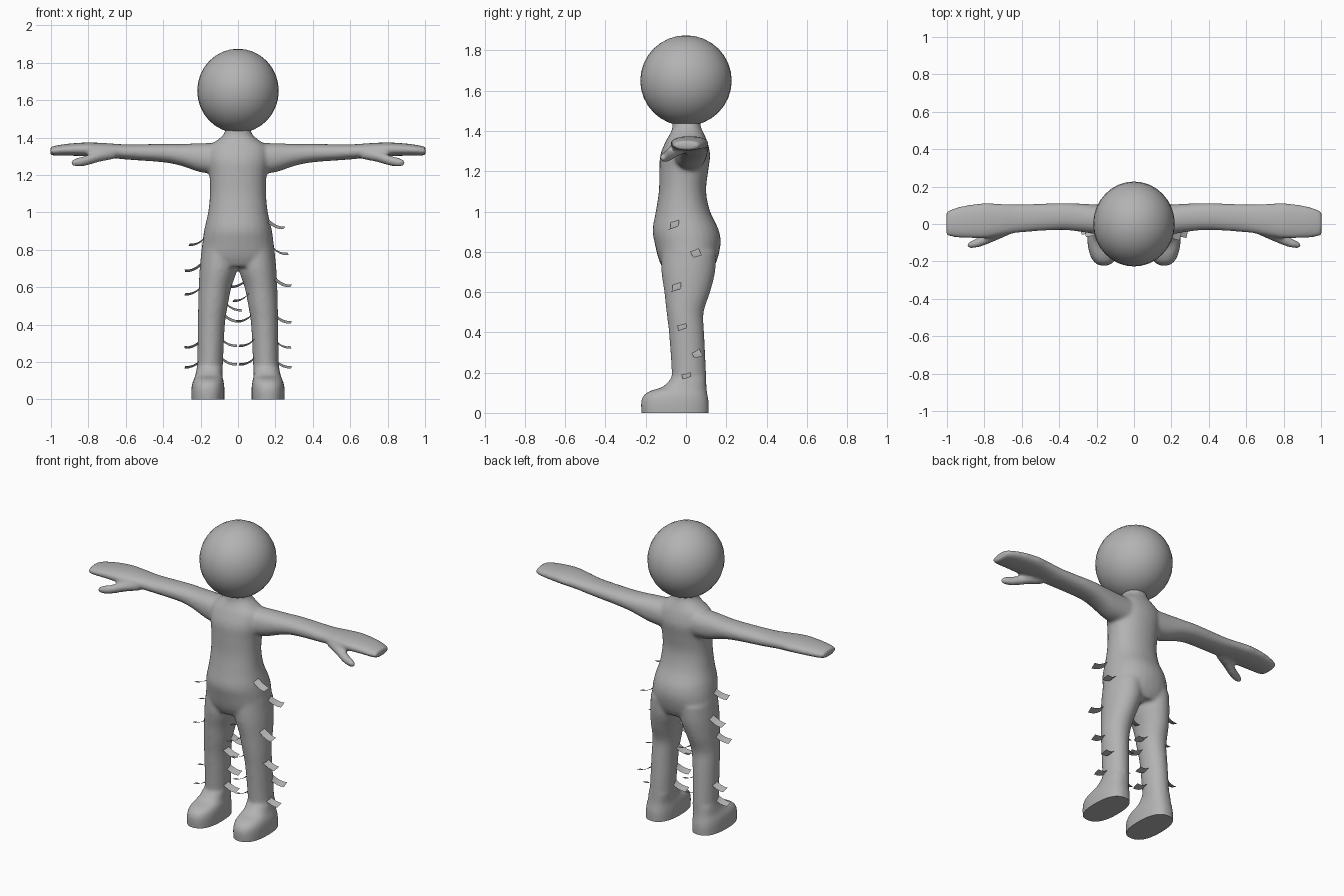
import bpy, bmesh, math
from mathutils import Matrix, Vector

cube = bpy.data.objects.get("Cube")
if cube:
    bpy.data.objects.remove(cube, do_unlink=True)

grey = bpy.data.materials.new("plain grey")
grey.use_nodes = True
grey.diffuse_color = (0.45, 0.45, 0.45, 1)
grey.node_tree.nodes["Principled BSDF"].inputs["Base Color"].default_value = grey.diffuse_color


def add_object(name, bm):
    mesh = bpy.data.meshes.new(name)
    bm.to_mesh(mesh)
    bm.free()
    mesh.materials.append(grey)
    obj = bpy.data.objects.new(name, mesh)
    bpy.context.collection.objects.link(obj)
    return obj


def shade(obj):
    bpy.ops.object.select_all(action="DESELECT")
    obj.select_set(True)
    bpy.context.view_layer.objects.active = obj
    bpy.ops.object.shade_smooth_by_angle(angle=math.radians(50))


def blend(p, q, r, s, t):
    """Smooth interpolation from q to r."""
    return tuple(0.5 * (2 * b + (c - a) * t + (2 * a - 5 * b + 4 * c - d) * t * t
                        + (3 * b - a - 3 * c + d) * t ** 3)
                 for a, b, c, d in zip(p, q, r, s))


def loft(bm, rings, place, power=1.0, sides=28, steps=4):
    """Closed tube through rings of (position, low a, high a, low b, high b)."""
    dense = []
    last = len(rings) - 1
    for i in range(last):
        near = (rings[max(i - 1, 0)], rings[i], rings[i + 1], rings[min(i + 2, last)])
        dense += [blend(*near, k / steps) for k in range(steps)]
    dense.append(rings[-1])
    loops = []
    for t, a0, a1, b0, b1 in dense:
        loop = []
        for k in range(sides):
            ang = math.tau * k / sides
            c, s = math.cos(ang), math.sin(ang)
            c = math.copysign(abs(c) ** power, c)
            s = math.copysign(abs(s) ** power, s)
            loop.append(bm.verts.new(place((a0 + a1) / 2 + c * (a1 - a0) / 2,
                                           (b0 + b1) / 2 + s * (b1 - b0) / 2, t)))
        loops.append(loop)
    faces = [bm.faces.new(loops[0]), bm.faces.new(loops[-1][::-1])]
    for low, high in zip(loops, loops[1:]):
        for k in range(sides):
            n = (k + 1) % sides
            faces.append(bm.faces.new((low[k], high[k], high[n], low[n])))
    bmesh.ops.recalc_face_normals(bm, faces=faces)


# Ring tables: torso, leg and foot run up z; arm and thumb run along x
torso = [(0.71, -.15, .15, -.11, .13), (0.76, -.195, .195, -.135, .155),
         (0.84, -.19, .19, -.155, .172), (0.91, -.18, .18, -.166, .162),
         (1.0, -.16, .16, -.15, .12), (1.1, -.15, .15, -.135, .1),
         (1.2, -.153, .153, -.132, .11), (1.28, -.165, .165, -.128, .12),
         (1.35, -.155, .155, -.1, .105), (1.395, -.1, .1, -.075, .085),
         (1.43, -.07, .07, -.067, .072), (1.5, -.065, .065, -.067, .07)]
leg = [(0.08, .085, .225, -.07, .1), (0.2, .08, .218, -.071, .1),
       (0.4, .07, .215, -.085, .09), (0.5, .055, .213, -.097, .088),
       (0.6, .035, .21, -.108, .12), (0.7, .003, .205, -.122, .145),
       (0.8, .0, .195, -.12, .15)]
foot = [(-.06, .075, .248, -.215, .112), (.04, .072, .25, -.224, .114),
        (.085, .075, .245, -.212, .108), (.11, .08, .235, -.175, .104),
        (.13, .083, .228, -.115, .102), (.17, .082, .22, -.075, .1)]
arm = [(.08, -.07, .1, 1.2, 1.37), (.2, -.055, .104, 1.215, 1.37),
       (.3, -.04, .11, 1.248, 1.366), (.4, -.032, .112, 1.268, 1.366),
       (.6, -.045, .106, 1.283, 1.364), (.7, -.06, .108, 1.294, 1.37),
       (.8, -.077, .112, 1.3, 1.374), (.9, -.075, .1, 1.303, 1.368),
       (.97, -.07, .082, 1.303, 1.358), (1.004, -.06, .065, 1.307, 1.35)]
thumb = [(.66, -.055, .01, 1.285, 1.345), (.74, -.09, -.025, 1.27, 1.33),
         (.81, -.118, -.06, 1.25, 1.305), (.86, -.13, -.085, 1.245, 1.292),
         (.89, -.128, -.1, 1.25, 1.28)]

# Body: overlapping lofts fused into one soft skin
bm = bmesh.new()
loft(bm, torso, lambda a, b, t: (a, b, t), 0.92)
for side in (-1, 1):
    def upright(a, b, t):
        return (side * a, b, t)

    def sideways(a, b, t):
        return (side * t, a, b)

    loft(bm, leg, upright)
    loft(bm, foot, upright, 0.82)
    loft(bm, arm, sideways, 0.9)
    loft(bm, thumb, sideways)
body = add_object("body", bm)
remesh = body.modifiers.new("fuse", "REMESH")
remesh.mode = "VOXEL"
remesh.voxel_size = 0.01
soften = body.modifiers.new("soften", "SMOOTH")
soften.factor = 0.5
soften.iterations = 8
fused = bpy.data.meshes.new_from_object(
    body.evaluated_get(bpy.context.evaluated_depsgraph_get()))
body.modifiers.clear()

# Flat soles
bm = bmesh.new()
bm.from_mesh(fused)
cut = bmesh.ops.bisect_plane(bm, geom=bm.verts[:] + bm.edges[:] + bm.faces[:],
                             plane_co=(0, 0, 0), plane_no=(0, 0, 1), clear_inner=True)
rim = [e for e in cut["geom_cut"] if isinstance(e, bmesh.types.BMEdge)]
bmesh.ops.holes_fill(bm, edges=rim, sides=0)
for face in bm.faces:
    face.material_index = 0
bm.to_mesh(body.data)
bm.free()
shade(body)

# Head
bm = bmesh.new()
bmesh.ops.create_uvsphere(bm, u_segments=32, v_segments=16, radius=1,
                          matrix=Matrix.Translation((0, 0, 1.65)) @ Matrix.Diagonal((.218, .227, .225, 1)))
shade(add_object("head", bm))


def add_leaf(bm, root, yaw):
    """Curved sheet that leaves the leg sideways and droops."""
    turn = Matrix.Translation(root) @ Matrix.Rotation(yaw, 4, "Z") @ Matrix.Rotation(0.3, 4, "X")
    rows = []
    for k in range(5):
        u = k / 4
        x, z = 0.085 * u - 0.01, -0.035 * u + 0.012 * (2 * u - 1) ** 2
        rows.append([bm.verts.new(turn @ Vector((x, y, z))) for y in (-.022, .022)])
    for p, q in zip(rows, rows[1:]):
        bm.faces.new((p[0], q[0], q[1], p[1]))


def leg_edge(z, outer):
    """Leg edge distance from the middle at height z."""
    if outer:
        return 0.21 - max(0, z - 0.7) * 0.15
    return 0.08 - max(0, z - 0.35) * 0.17


# Leaf sheets: (height, depth) of each root, by leg and by edge
leaves = {
    ("left", "outer"): [(.94, -.055), (.8, .045), (.63, -.045), (.435, -.02), (.3, .05), (.195, 0)],
    ("left", "inner"): [(.625, 0), (.55, -.05), (.44, -.02), (.31, -.03), (.21, -.01)],
    ("right", "outer"): [(.85, -.03), (.71, .03), (.585, -.02), (.3, .02), (.195, -.01)],
    ("right", "inner"): [(.5, .03), (.44, -.02), (.31, .02), (.21, 0)],
}
for (side, edge), roots in leaves.items():
    bm = bmesh.new()
    sign = 1 if side == "left" else -1
    outward = sign if edge == "outer" else -sign
    for z, y in roots:
        x = sign * leg_edge(z, edge == "outer")
        swing = 4 * (y - 0.01)
        add_leaf(bm, (x, y, z), swing if outward > 0 else math.pi - swing)
    shade(add_object(f"{side}_leg_{edge}_leaves", bm))
